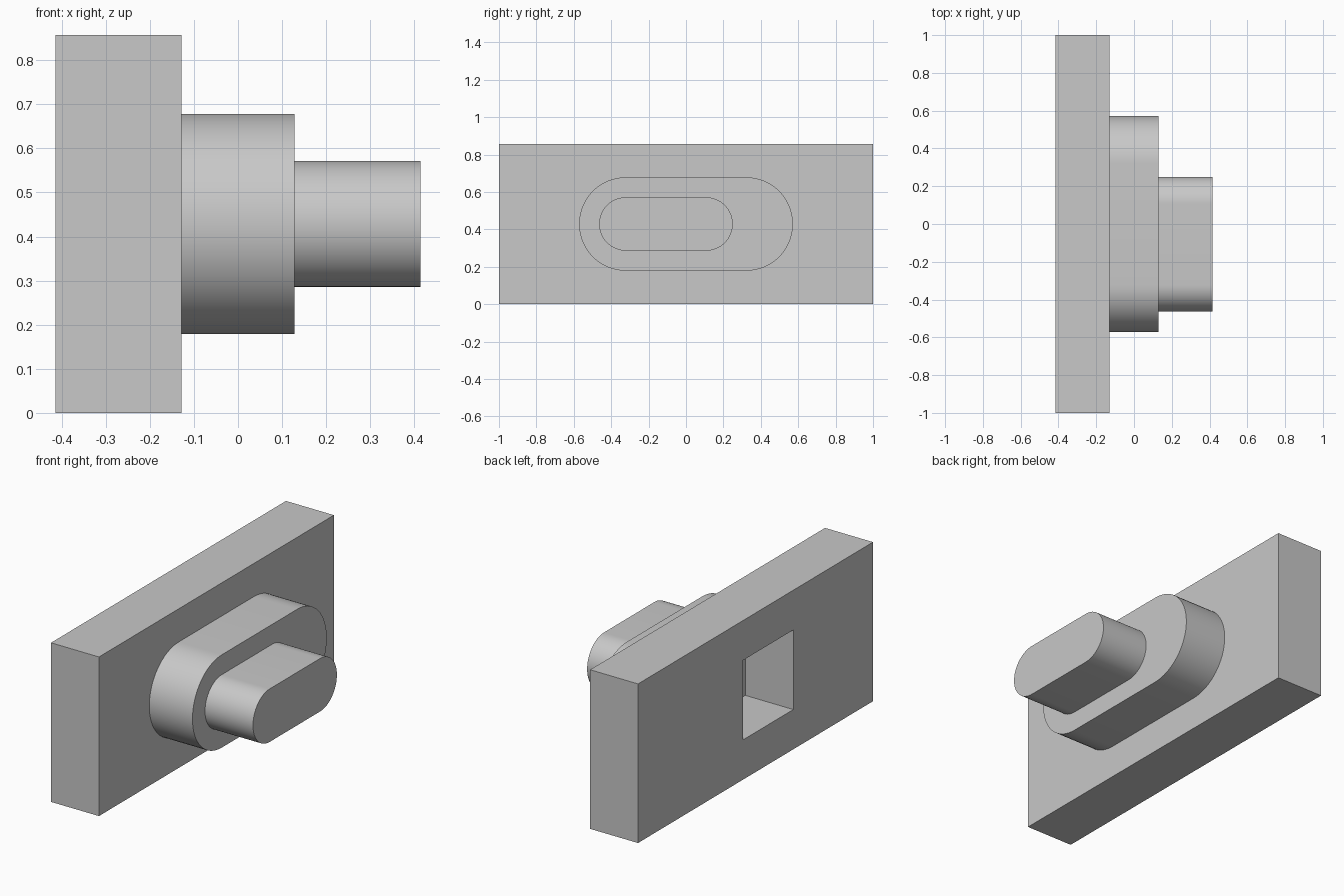
import bpy
import bmesh
from math import pi, sin, cos, radians

cube = bpy.data.objects.get("Cube")
if cube:
    bpy.data.objects.remove(cube, do_unlink=True)

U = 1 / 7            # design module
MID_Z = 3 * U        # height of the shared centre line
OFF_Y = -0.75 * U    # sideways shift of the pocket and boss

grey = bpy.data.materials.new("plain_grey")
grey.use_nodes = True
grey.diffuse_color = (0.58, 0.58, 0.58, 1)
grey.node_tree.nodes["Principled BSDF"].inputs["Base Color"].default_value = (0.58, 0.58, 0.58, 1)


def rectangle(cy, half_y, half_z):
    return [(cy + sy * half_y, MID_Z + sz * half_z)
            for sy, sz in ((-1, -1), (1, -1), (1, 1), (-1, 1))]


def slot(cy, half_y, radius, steps=32):
    """Outline with straight top and bottom and half-round ends."""
    points = []
    for side in (1, -1):
        for i in range(steps + 1):
            a = -pi / 2 + pi * i / steps
            points.append((cy + side * (half_y - radius + radius * cos(a)),
                           MID_Z + side * radius * sin(a)))
    return points


def prism(name, x0, x1, outline, hole=None):
    """Extrude a y-z outline along x, optionally with a matching hole."""
    bm = bmesh.new()
    outer = [bm.verts.new((x0, y, z)) for y, z in outline]
    if hole:
        inner = [bm.verts.new((x0, y, z)) for y, z in hole]
        n = len(outer)
        for i in range(n):
            j = (i + 1) % n
            bm.faces.new((outer[i], outer[j], inner[j], inner[i]))
    else:
        bm.faces.new(outer)
    grown = bmesh.ops.extrude_face_region(bm, geom=bm.faces[:])["geom"]
    bmesh.ops.translate(bm, vec=(x1 - x0, 0, 0),
                        verts=[g for g in grown if isinstance(g, bmesh.types.BMVert)])
    bmesh.ops.recalc_face_normals(bm, faces=bm.faces[:])
    mesh = bpy.data.meshes.new(name)
    bm.to_mesh(mesh)
    bm.free()
    mesh.materials.append(grey)
    obj = bpy.data.objects.new(name, mesh)
    bpy.context.collection.objects.link(obj)
    return obj


# Base plate with a square opening, closed at its far end by the collar
prism("base_plate", -2.9 * U, -0.9 * U,
      rectangle(0, 7 * U, 3 * U), rectangle(OFF_Y, 1.5 * U, 1.5 * U))

# Wide collar, then the narrower offset boss
collar = prism("collar", -0.9 * U, 0.9 * U, slot(0, 4 * U, 1.75 * U))
boss = prism("boss", 0.9 * U, 2.9 * U, slot(OFF_Y, 2.5 * U, U))

# Smooth rounded ends, sharp rims
bpy.ops.object.select_all(action="DESELECT")
for part in (collar, boss):
    part.select_set(True)
bpy.context.view_layer.objects.active = collar
bpy.ops.object.shade_smooth_by_angle(angle=radians(30))
